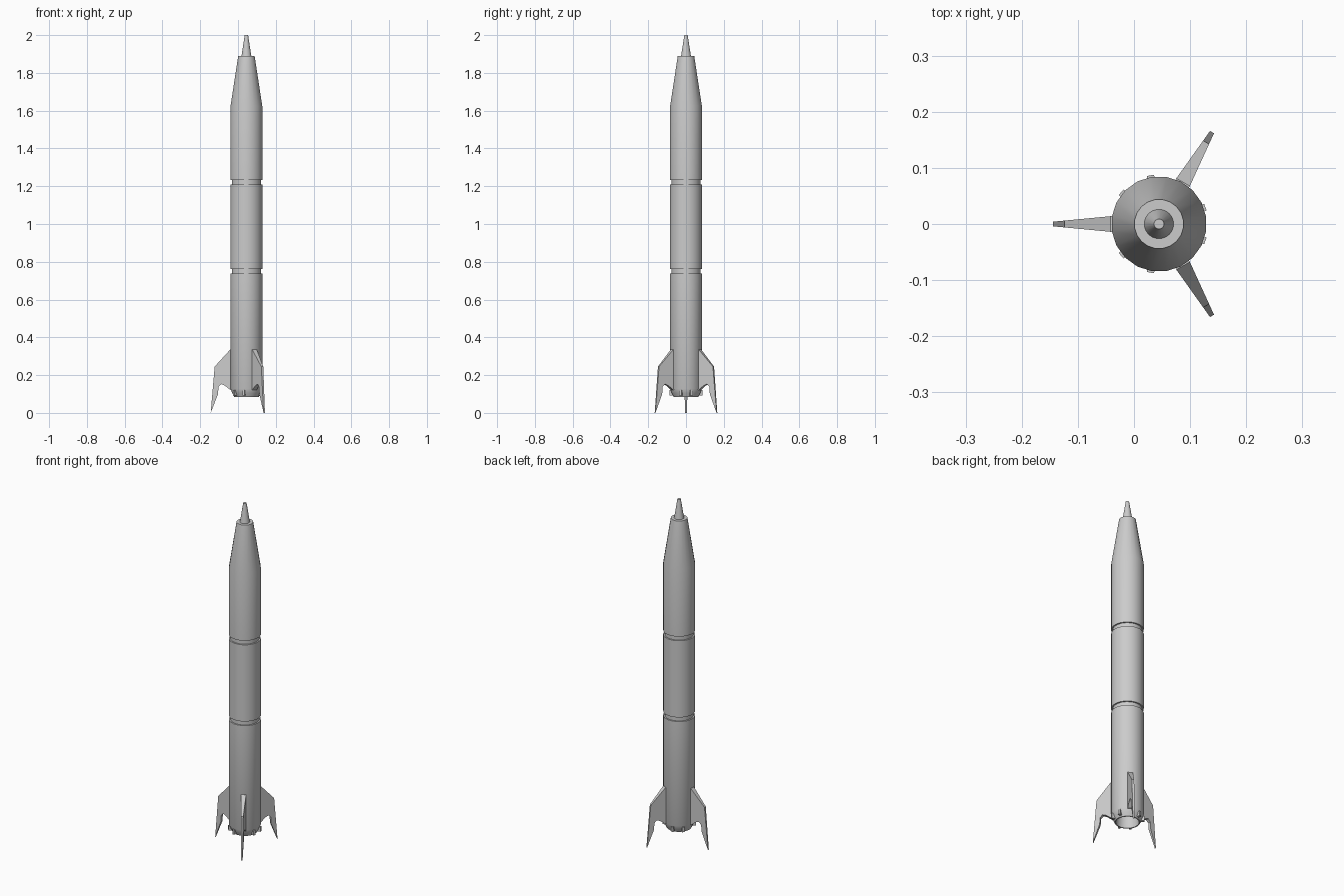
import bpy, bmesh, math
from mathutils import Matrix, Vector

AXIS_X = 0.0445
SIDES = 20

cube = bpy.data.objects.get("Cube")
if cube:
    bpy.data.objects.remove(cube, do_unlink=True)

metal = bpy.data.materials.new("light_grey")
metal.use_nodes = True
GREY = (0.6, 0.6, 0.6, 1)
metal.diffuse_color = GREY
metal.node_tree.nodes["Principled BSDF"].inputs["Base Color"].default_value = GREY


def finish(name, bm, smooth=False):
    bmesh.ops.recalc_face_normals(bm, faces=bm.faces)
    mesh = bpy.data.meshes.new(name)
    bm.to_mesh(mesh)
    bm.free()
    mesh.materials.append(metal)
    obj = bpy.data.objects.new(name, mesh)
    bpy.context.collection.objects.link(obj)
    obj.location.x = AXIS_X
    if smooth:
        bpy.ops.object.select_all(action="DESELECT")
        obj.select_set(True)
        bpy.context.view_layer.objects.active = obj
        bpy.ops.object.shade_smooth_by_angle(angle=math.radians(30))
    return obj


def lathe(name, profile):
    """Turn (radius, height) points round the axis and cap both ends."""
    bm = bmesh.new()
    rings = []
    for r, z in profile:
        ring = []
        for i in range(SIDES):
            a = math.tau * (i + 0.5) / SIDES
            ring.append(bm.verts.new((r * math.cos(a), r * math.sin(a), z)))
        rings.append(ring)
    for low, high in zip(rings, rings[1:]):
        for i in range(SIDES):
            j = (i + 1) % SIDES
            bm.faces.new((low[i], low[j], high[j], high[i]))
    bm.faces.new(rings[0])
    bm.faces.new(rings[-1])
    return finish(name, bm, True)


# Body: recessed tail opening, two seam grooves, tapered shoulder
R, GROOVE = 0.085, 0.077
body = [(0.055, 0.16), (0.06, 0.085), (0.066, 0.085), (0.076, 0.105), (R, 0.128)]
for z in (0.738, 1.21):
    body += [(R, z), (GROOVE, z), (GROOVE, z + 0.024), (R, z + 0.024)]
body += [(R, 1.625), (0.044, 1.89), (0.02, 1.89)]
lathe("body", body)

# Nose spike
lathe("nose_spike", [(0.027, 1.885), (0.009, 2.0)])

# Swept fins, thick at the root and thin at the tip
FIN = [(0.07, 0.335), (0.086, 0.335), (0.168, 0.245), (0.189, 0.0),
       (0.15, 0.1), (0.148, 0.138), (0.133, 0.152), (0.115, 0.145),
       (0.086, 0.122), (0.07, 0.122)]


def fin(name, angle):
    bm = bmesh.new()
    layers = []
    for side in (-1, 1):
        layers.append([bm.verts.new((r, side * (0.014 - 0.095 * max(r - 0.085, 0)), z))
                       for r, z in FIN])
    a, b = layers
    bm.faces.new(a)
    bm.faces.new(b)
    for i in range(len(FIN)):
        j = (i + 1) % len(FIN)
        bm.faces.new((a[i], a[j], b[j], b[i]))
    bmesh.ops.rotate(bm, verts=bm.verts, matrix=Matrix.Rotation(angle, 3, "Z"))
    finish(name, bm)


# Small tail lugs, a pair between neighbouring fins
def lug(name, angle):
    bm = bmesh.new()
    bmesh.ops.create_cube(bm, size=1)
    bmesh.ops.scale(bm, verts=bm.verts, vec=Vector((0.022, 0.013, 0.028)))
    bmesh.ops.translate(bm, verts=bm.verts, vec=Vector((0.077, 0, 0.106)))
    bmesh.ops.rotate(bm, verts=bm.verts, matrix=Matrix.Rotation(angle, 3, "Z"))
    finish(name, bm)


for n in range(3):
    fin(f"fin_{n + 1}", math.radians(60 + 120 * n))
    for label, offset in (("a", -20), ("b", 20)):
        lug(f"tail_lug_{n + 1}{label}", math.radians(120 * n + offset))
